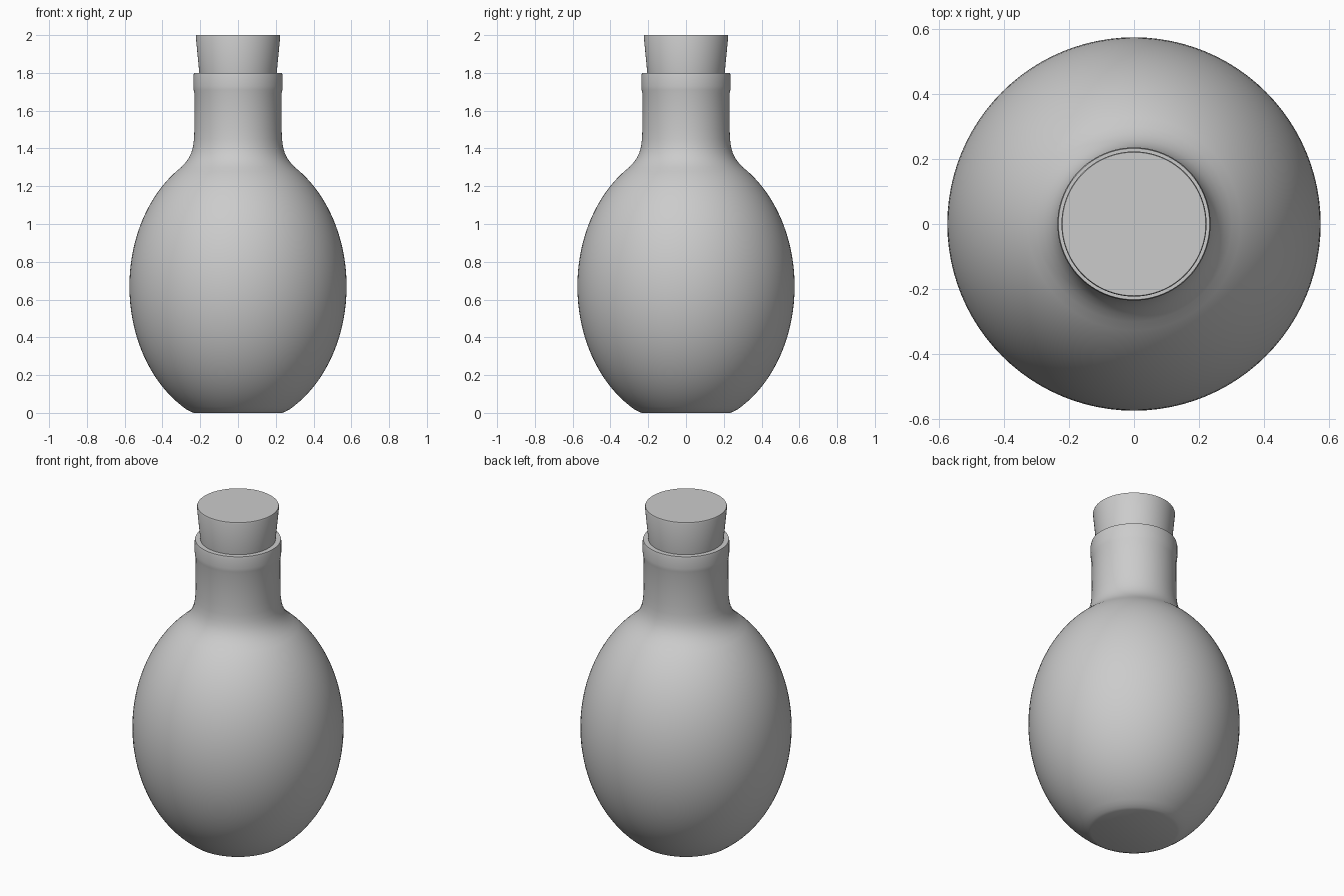
import bpy, bmesh, math

if "Cube" in bpy.data.objects:
    bpy.data.objects.remove(bpy.data.objects["Cube"])

SEGMENTS = 96


def lathe(name, profile, sharp_angle):
    """Spin a (radius, height) profile around z into a closed, smooth object."""
    bm = bmesh.new()
    rings = []
    for r, z in profile:
        rings.append([bm.verts.new((r * math.cos(2 * math.pi * i / SEGMENTS),
                                    r * math.sin(2 * math.pi * i / SEGMENTS), z))
                      for i in range(SEGMENTS)])
    for low, high in zip(rings, rings[1:]):
        for i in range(SEGMENTS):
            j = (i + 1) % SEGMENTS
            bm.faces.new((low[i], low[j], high[j], high[i]))
    bm.faces.new(rings[0][::-1])
    bm.faces.new(rings[-1])
    bmesh.ops.recalc_face_normals(bm, faces=bm.faces)
    mesh = bpy.data.meshes.new(name)
    bm.to_mesh(mesh)
    bm.free()
    obj = bpy.data.objects.new(name, mesh)
    bpy.context.collection.objects.link(obj)
    bpy.ops.object.select_all(action='DESELECT')
    obj.select_set(True)
    bpy.context.view_layer.objects.active = obj
    bpy.ops.object.shade_smooth_by_angle(angle=math.radians(sharp_angle))
    return obj


# Bottle: flat foot, egg-shaped belly, flared shoulder, straight neck and thin lip
foot = [(0.235, 0.0), (0.25, 0.006), (0.27, 0.016)]
belly = []
steps = 36
for k in range(steps + 1):
    a = math.radians(-59.5 + 118 * k / steps)
    belly.append((0.575 * math.cos(a), 0.67 + 0.74 * math.sin(a)))
neck = [(0.278, 1.325), (0.26, 1.35), (0.247, 1.378), (0.238, 1.41),
        (0.233, 1.45), (0.231, 1.50), (0.230, 1.69), (0.235, 1.71),
        (0.236, 1.73), (0.236, 1.785), (0.233, 1.80), (0.205, 1.80)]
lathe("bottle", foot + belly + neck, 60)

# Cork: tapered stopper pushed into the neck
lathe("cork", [(0.195, 1.70), (0.205, 1.80), (0.2235, 1.992), (0.221, 2.0)], 40)
